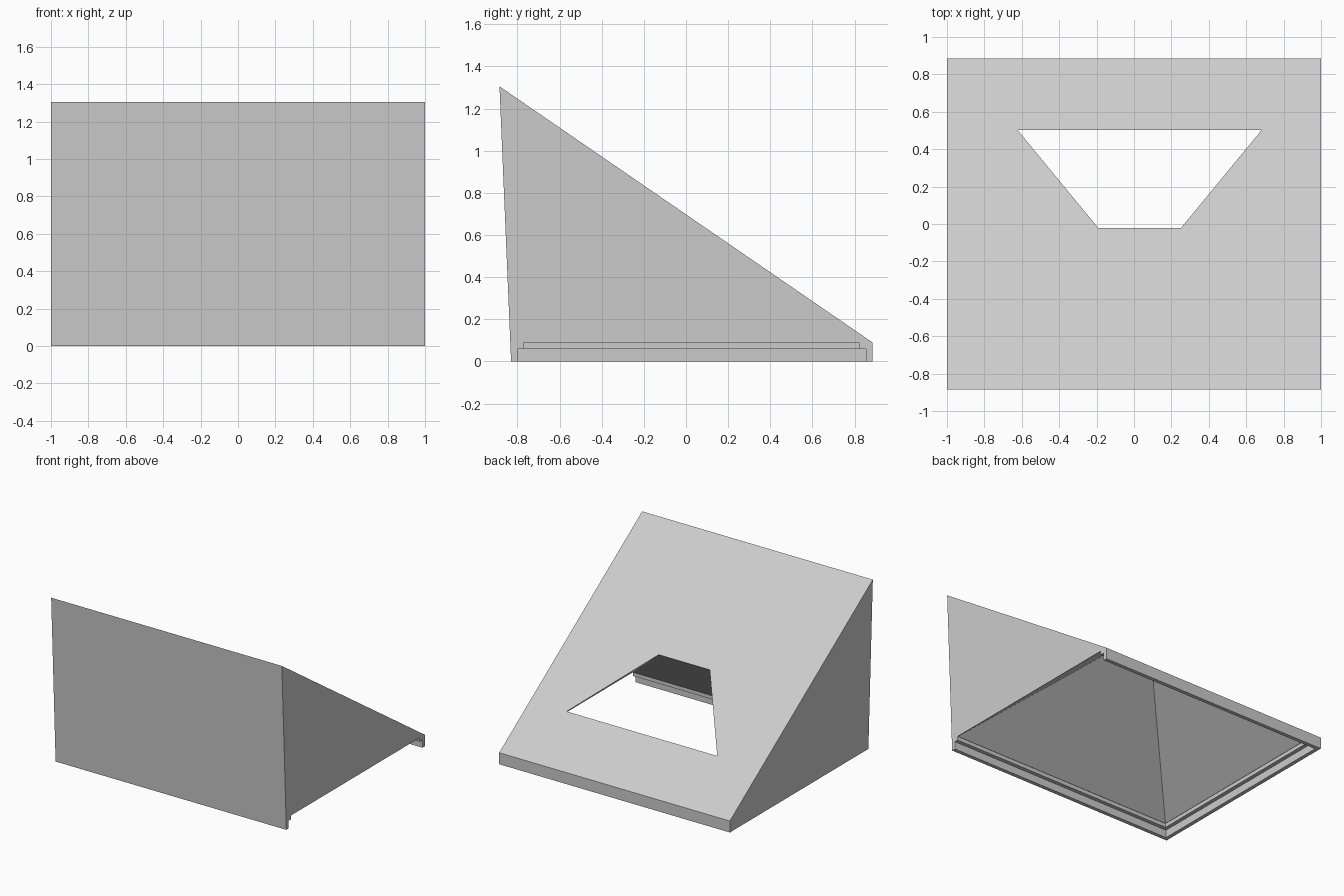
import bpy
import bmesh

default_cube = bpy.data.objects.get("Cube")
if default_cube:
    bpy.data.objects.remove(default_cube, do_unlink=True)

grey = bpy.data.materials.new("plain grey")
grey.use_nodes = True
colour = (0.6, 0.6, 0.6, 1)
grey.diffuse_color = colour
grey.node_tree.nodes["Principled BSDF"].inputs["Base Color"].default_value = colour


def loft(name, start, end):
    """Solid between two matching loops of points."""
    bm = bmesh.new()
    a = [bm.verts.new(p) for p in start]
    b = [bm.verts.new(p) for p in end]
    bm.faces.new(a)
    bm.faces.new(b)
    for i in range(len(a)):
        j = (i + 1) % len(a)
        bm.faces.new((a[i], a[j], b[j], b[i]))
    bmesh.ops.recalc_face_normals(bm, faces=bm.faces)
    mesh = bpy.data.meshes.new(name)
    bm.to_mesh(mesh)
    bm.free()
    mesh.materials.append(grey)
    obj = bpy.data.objects.new(name, mesh)
    bpy.context.collection.objects.link(obj)
    return obj


def rect(x0, x1, y0, y1, z):
    return [(x0, y0, z), (x1, y0, z), (x1, y1, z), (x0, y1, z)]


def cut(body, cutter):
    cutter.hide_render = True
    mod = body.modifiers.new("cut", "BOOLEAN")
    mod.operation = "DIFFERENCE"
    mod.solver = "EXACT"
    mod.object = cutter
    bpy.context.view_layer.objects.active = body
    bpy.ops.object.modifier_apply(modifier=mod.name)
    bpy.data.objects.remove(cutter, do_unlink=True)


# Solid wedge with a leaning front and a sloping top
profile = [(-0.83, 0), (0.885, 0), (0.885, 0.09), (-0.885, 1.305)]
wedge = loft("wedge_body",
             [(-1, y, z) for y, z in profile],
             [(1, y, z) for y, z in profile])

# Stepped slot for a sliding base plate, open on the +x side
cut(wedge, loft("plate_slot",
                rect(-0.97, 1.1, -0.80, 0.855, -0.1),
                rect(-0.97, 1.1, -0.80, 0.855, 0.06)))
cut(wedge, loft("lip_slot",
                rect(-0.94, 1.1, -0.77, 0.82, 0.03),
                rect(-0.94, 1.1, -0.77, 0.82, 0.09)))

# Tapered funnel rising from the slot and breaking through the sloping top
low, high = 0.088, 0.735
inset = (high - low) * 1.2
cut(wedge, loft("funnel",
                rect(-0.94, 1.0, -0.77, 0.82, low),
                rect(-0.94 + inset, 1.0 - inset, -0.77 + inset, 0.82 - inset, high)))

for poly in wedge.data.polygons:
    poly.use_smooth = False
    poly.material_index = 0
